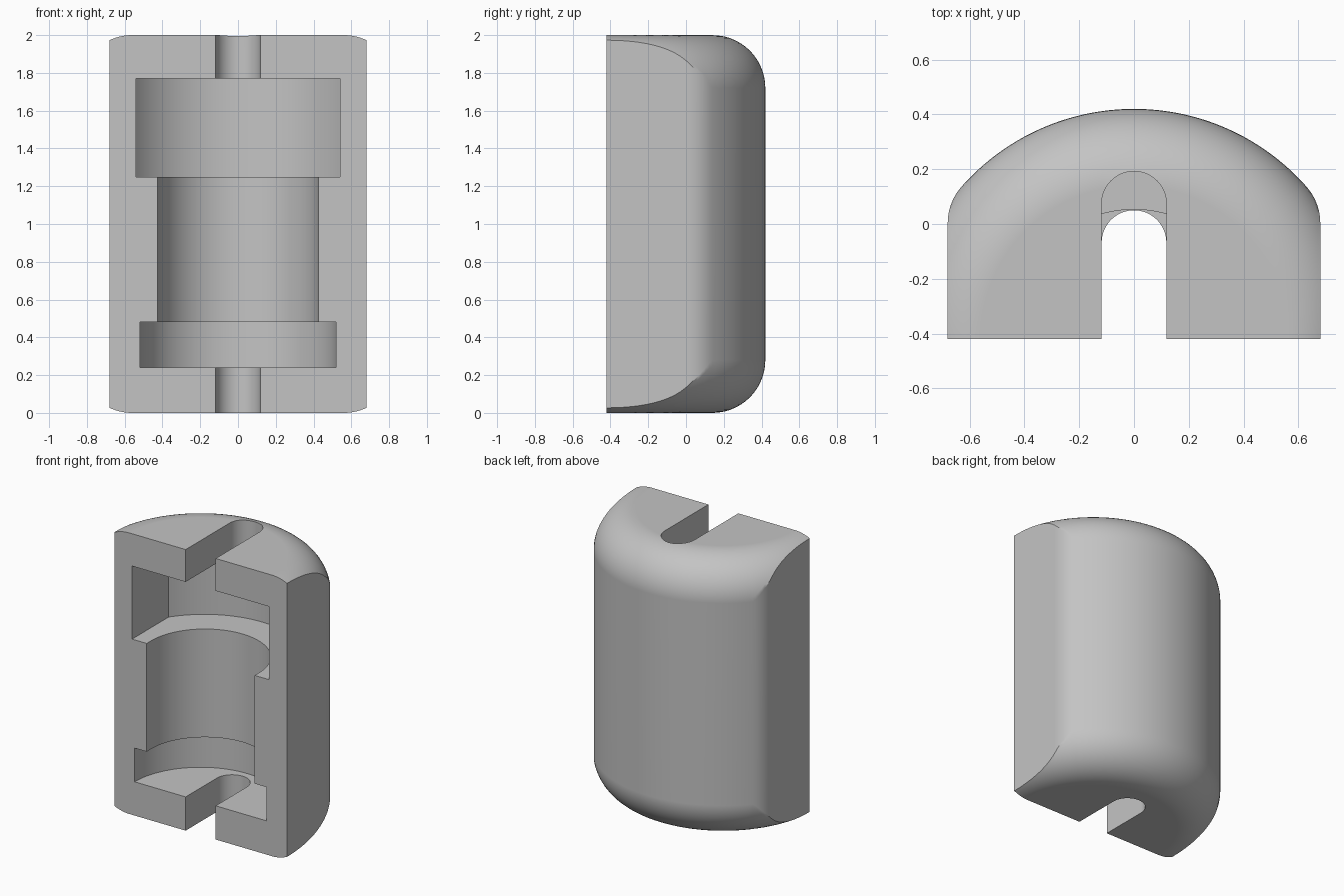
import bpy, bmesh, math

cube = bpy.data.objects.get("Cube")
if cube:
    bpy.data.objects.remove(cube, do_unlink=True)

FRONT = -0.42      # plane of the open front face
RADIUS = 0.84      # curved back, centred on the front plane
HALF_W = 0.68      # flat sides
CORNER = 0.2       # rounding between sides and back
ROUND = 0.28       # rounding of top and bottom rims
HEIGHT = 2.0

grey = bpy.data.materials.new("plain grey")
grey.use_nodes = True
grey.diffuse_color = (0.55, 0.55, 0.55, 1)
grey.node_tree.nodes["Principled BSDF"].inputs["Base Color"].default_value = (0.55, 0.55, 0.55, 1)


def make_object(name, bm):
    bmesh.ops.recalc_face_normals(bm, faces=bm.faces)
    mesh = bpy.data.meshes.new(name)
    bm.to_mesh(mesh)
    bm.free()
    mesh.materials.append(grey)
    obj = bpy.data.objects.new(name, mesh)
    bpy.context.collection.objects.link(obj)
    return obj


def outline_radius(theta):
    """Distance from the front centre to the D-shaped outline."""
    c, s = abs(math.cos(theta)), math.sin(theta)
    cx = HALF_W - CORNER
    cy = math.sqrt((RADIUS - CORNER) ** 2 - cx ** 2)
    if s * HALF_W <= cy * c:
        return HALF_W / c
    if s * cx <= cy * c:
        along = c * cx + s * cy
        return along + math.sqrt(along ** 2 - cx ** 2 - cy ** 2 + CORNER ** 2)
    return RADIUS


# Shell body: rounded rim profile swept round the D-shaped outline
def build_shell(columns=120, steps=14):
    bm = bmesh.new()
    inner = RADIUS - ROUND
    rows = []
    for i in range(columns + 1):
        theta = math.pi * i / columns
        limit = math.asin(min(1, (outline_radius(theta) - inner) / ROUND))
        rim = []
        for k in range(steps + 1):
            a = limit * k / steps
            rim.append((inner + ROUND * math.sin(a), ROUND * (1 - math.cos(a))))
        profile = [(r, HEIGHT - d) for r, d in rim] + [(r, d) for r, d in reversed(rim)]
        rows.append([bm.verts.new((r * math.cos(theta), FRONT + r * math.sin(theta), z))
                     for r, z in profile])
    for a, b in zip(rows, rows[1:]):
        for k in range(len(a) - 1):
            bm.faces.new((a[k], a[k + 1], b[k + 1], b[k]))
    bm.faces.new([row[0] for row in rows])
    bm.faces.new([row[-1] for row in rows])
    bm.faces.new(rows[0] + rows[-1][::-1])
    return make_object("shell", bm)


# Cutter: straight sides from the front, closed by an arc at the back
def arc_prism(name, half_w, centre, radius, z0, z1, segments=48):
    start = math.acos(min(1, half_w / radius))
    points = [(half_w, FRONT - 0.2)]
    for i in range(segments + 1):
        a = start + (math.pi - 2 * start) * i / segments
        points.append((radius * math.cos(a), centre + radius * math.sin(a)))
    points.append((-half_w, FRONT - 0.2))
    bm = bmesh.new()
    face = bm.faces.new([bm.verts.new((x, y, z0)) for x, y in points])
    top = bmesh.ops.extrude_face_region(bm, geom=[face])["geom"]
    bmesh.ops.translate(bm, vec=(0, 0, z1 - z0),
                        verts=[v for v in top if isinstance(v, bmesh.types.BMVert)])
    return make_object(name, bm)


shell = build_shell()
bpy.context.view_layer.objects.active = shell

# Stepped cavity and the slots through both ends
cutters = [
    arc_prism("upper_cavity", 0.54, -0.38, 0.655, 1.25, 1.77),
    arc_prism("lower_cavity", 0.52, FRONT, 0.52, 0.24, 0.48),
    arc_prism("middle_cavity", 0.425, -0.372, 0.425, 0.36, 1.5),
    arc_prism("top_slot", 0.118, 0.074, 0.118, 1.6, 2.2),
    arc_prism("bottom_slot", 0.118, -0.068, 0.118, -0.2, 0.36),
]
for cutter in cutters:
    cutter.hide_render = True
    mod = shell.modifiers.new(cutter.name, "BOOLEAN")
    mod.operation = "DIFFERENCE"
    mod.solver = "EXACT"
    mod.object = cutter
    bpy.ops.object.modifier_apply(modifier=mod.name)
    bpy.data.objects.remove(cutter, do_unlink=True)

# Smooth curved walls, crisp edges, flat faces kept flat
bpy.ops.object.select_all(action="DESELECT")
shell.select_set(True)
bpy.ops.object.shade_smooth_by_angle(angle=math.radians(25))
weighted = shell.modifiers.new("flat_faces", "WEIGHTED_NORMAL")
weighted.keep_sharp = True
